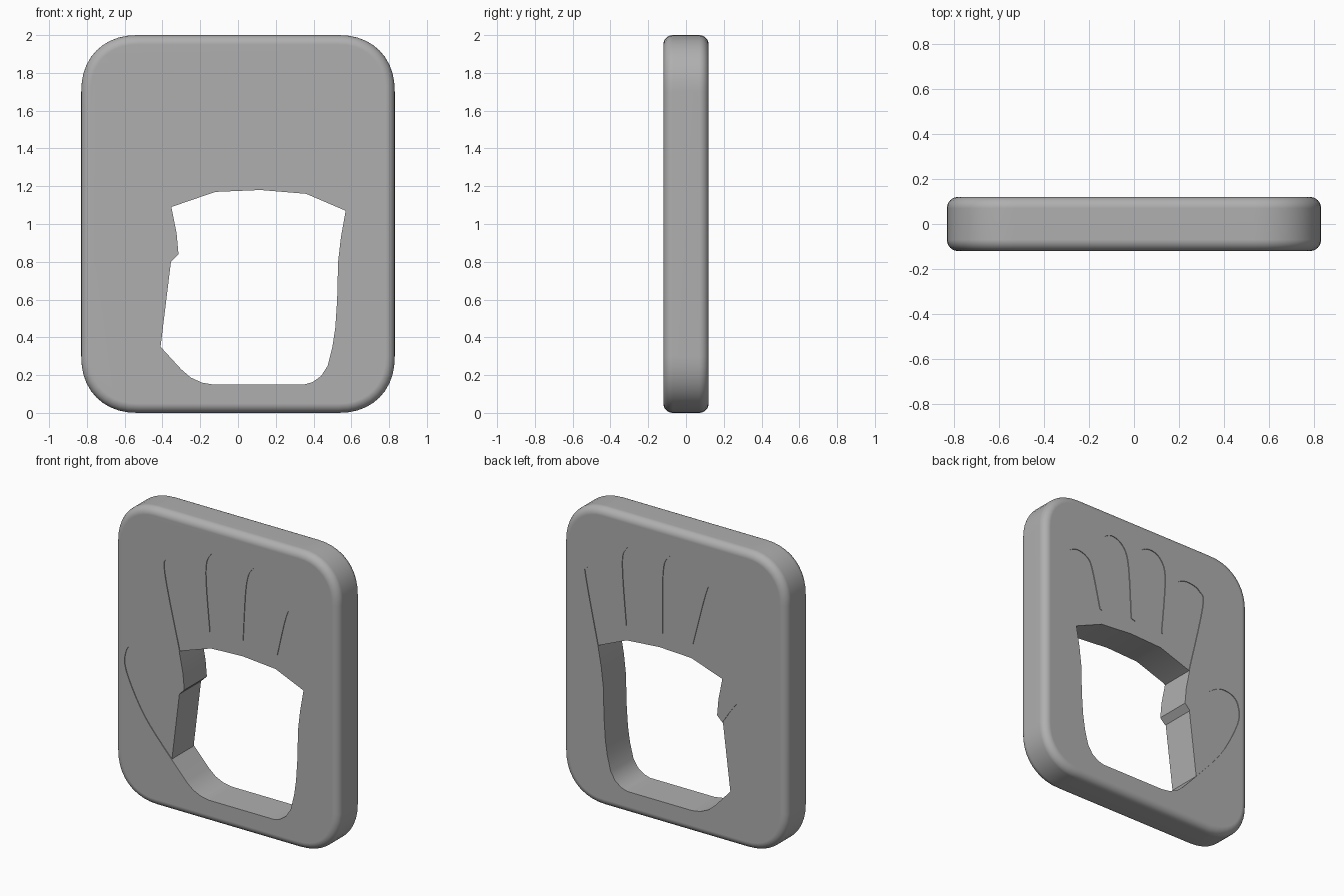
import bpy, bmesh
from math import sin, cos, pi

if "Cube" in bpy.data.objects:
    bpy.data.objects.remove(bpy.data.objects["Cube"])

HALF_T, BEVEL, DEPTH = 0.12, 0.05, 0.005


def make_object(name, bm):
    bmesh.ops.recalc_face_normals(bm, faces=bm.faces)
    me = bpy.data.meshes.new(name)
    bm.to_mesh(me)
    bm.free()
    ob = bpy.data.objects.new(name, me)
    bpy.context.collection.objects.link(ob)
    return ob


def loft(name, rings):
    """Skin a stack of (y, [(x, z)...]) rings and cap both ends."""
    bm = bmesh.new()
    loops = [[bm.verts.new((x, y, z)) for x, z in pts] for y, pts in rings]
    for a, b in zip(loops, loops[1:]):
        for i in range(len(a)):
            j = (i + 1) % len(a)
            bm.faces.new((a[i], a[j], b[j], b[i]))
    bm.faces.new(loops[0])
    bm.faces.new(loops[-1])
    return make_object(name, bm)


def rounded_rect(inset, hx=0.83, hz=1.0, r=0.30, n=10, power=2 / 2.2):
    """Rectangle with slightly squarish round corners."""
    def bulge(v):
        return (abs(v) ** power if abs(v) > 1e-6 else 0) * (1 if v > 0 else -1)
    pts = []
    for k, (sx, sz) in enumerate([(1, 1), (-1, 1), (-1, -1), (1, -1)]):
        for i in range(n + 1):
            a = (k + i / n) * pi / 2
            pts.append((sx * (hx - r) + (r - inset) * bulge(cos(a)),
                        1 + sz * (hz - r) + (r - inset) * bulge(sin(a))))
    return pts


def smooth(pts, steps=5):
    """Catmull-Rom curve through an open list of points."""
    p = [pts[0]] + pts + [pts[-1]]
    out = []
    for a, b, c, d in zip(p, p[1:], p[2:], p[3:]):
        for s in range(steps):
            t = s / steps
            out.append(tuple(0.5 * (2 * b[k] + (c[k] - a[k]) * t
                       + (2 * a[k] - 5 * b[k] + 4 * c[k] - d[k]) * t * t
                       + (3 * b[k] - a[k] - 3 * c[k] + d[k]) * t ** 3) for k in (0, 1)))
    return out + [pts[-1]]


def cut(target, cutter):
    m = target.modifiers.new("cut", 'BOOLEAN')
    m.operation, m.solver, m.object = 'DIFFERENCE', 'EXACT', cutter
    bpy.context.view_layer.objects.active = target
    bpy.ops.object.modifier_apply(modifier=m.name)
    bpy.data.objects.remove(cutter)


# Plate with rounded corners and rolled rims
rings = []
for side in (-1, 1):
    arc = [(side * (HALF_T - BEVEL * (1 - sin(a))), rounded_rect(BEVEL * (1 - cos(a))))
           for a in [i / 6 * pi / 2 for i in range(7)]]
    rings += arc[::-1] if side < 0 else arc
plate = loft("plate", rings)

# Dark grey finish
grey = bpy.data.materials.new("dark_grey")
grey.diffuse_color = (0.43, 0.43, 0.43, 1)
grey.use_nodes = True
grey.node_tree.nodes["Principled BSDF"].inputs["Base Color"].default_value = grey.diffuse_color
plate.data.materials.append(grey)

# Shallow hand-shaped recess: little finger to index, then thumb
fingers = (
    smooth([(.57, 1.07), (.66, 1.50), (.655, 1.57), (.57, 1.62), (.485, 1.60), (.44, 1.53), (.375, 1.26)])
    + smooth([(.36, 1.26), (.39, 1.65), (.365, 1.77), (.28, 1.825), (.19, 1.785), (.144, 1.66), (.121, 1.29)])
    + smooth([(.09, 1.28), (.088, 1.68), (.05, 1.80), (-.035, 1.84), (-.12, 1.80), (-.156, 1.67), (-.126, 1.28)])
    + smooth([(-.135, 1.27), (-.23, 1.63), (-.27, 1.70), (-.35, 1.72), (-.435, 1.69), (-.462, 1.59), (-.35, 1.09)])
    + [(-.20, 1.0), (.40, 1.0)])
thumb = smooth([(-.353, .80), (-.446, .936), (-.53, 1.01), (-.61, 1.05), (-.70, 1.04), (-.75, .98),
                (-.746, .85), (-.612, .588), (-.41, .35)]) + [(-.25, .40), (-.25, .78)]
for outline in (fingers, thumb):
    for side in (-1, 1):
        cut(plate, loft("recess_cutter", [(side * (HALF_T - DEPTH), outline), (side * 0.3, outline)]))

# Palm opening right through the plate
palm = [(.57, 1.07), (.545, .93), (.53, .80), (.525, .60), (.515, .45), (.50, .35), (.475, .25),
        (.44, .195), (.395, .163), (.35, .15), (-.13, .15), (-.19, .16), (-.25, .187), (-.30, .23),
        (-.41, .35), (-.355, .80), (-.315, .84), (-.325, .95), (-.353, 1.09), (-.12, 1.17),
        (.12, 1.18), (.36, 1.16)]
cut(plate, loft("palm_cutter", [(-0.3, palm), (0.3, palm)]))

# Smooth rims, crisp cut edges, flat large faces
bpy.ops.object.select_all(action='DESELECT')
plate.select_set(True)
bpy.context.view_layer.objects.active = plate
bpy.ops.object.shade_smooth_by_angle(angle=0.6)
plate.modifiers.new("flat_faces", 'WEIGHTED_NORMAL').keep_sharp = True
